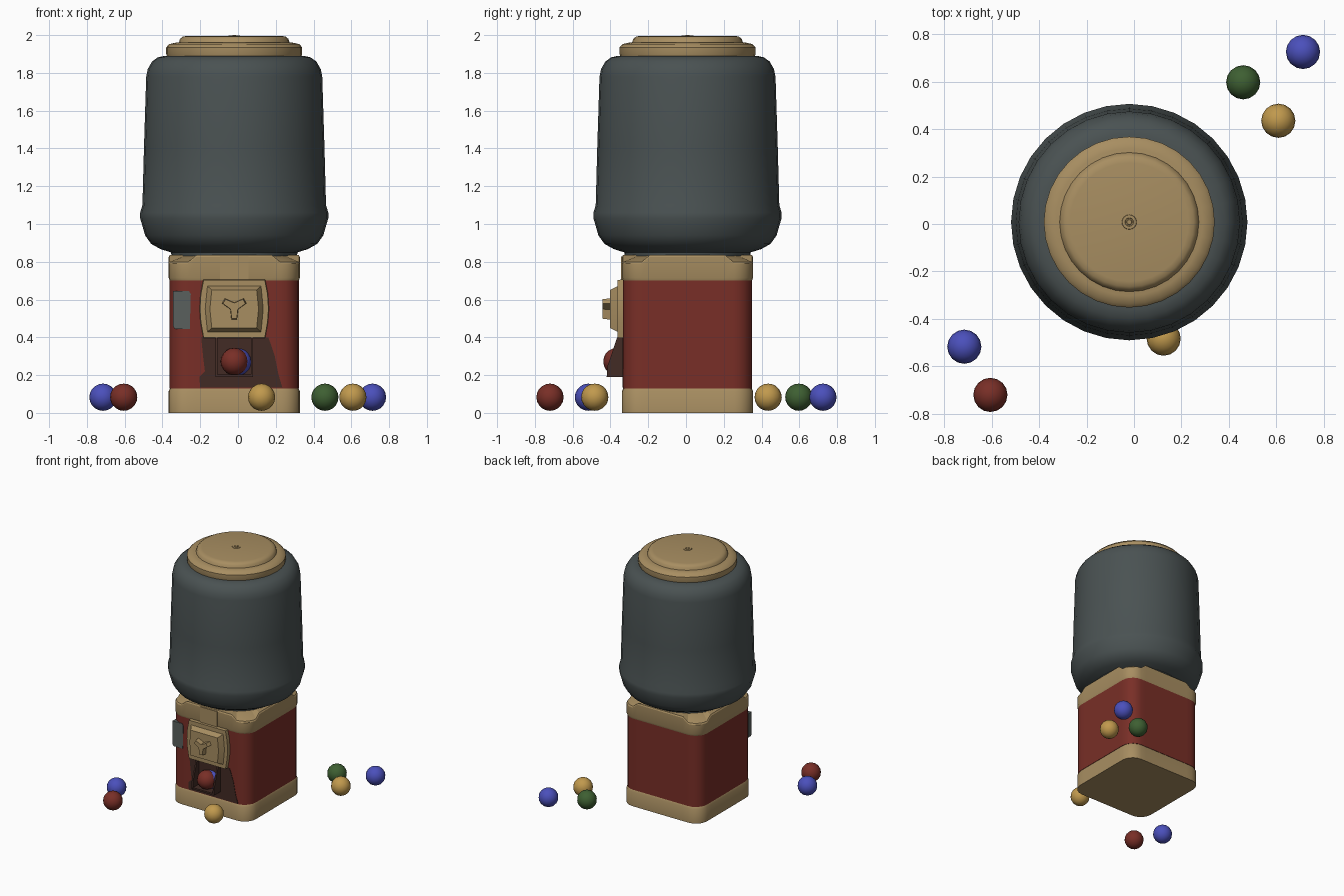
import bpy, bmesh, math

if "Cube" in bpy.data.objects:
    bpy.data.objects.remove(bpy.data.objects["Cube"])

CX, CY = -0.02, 0.008          # machine axis


def colour(name, rgb):
    m = bpy.data.materials.new(name)
    m.diffuse_color = (*rgb, 1)
    m.use_nodes = True
    m.node_tree.nodes["Principled BSDF"].inputs["Base Color"].default_value = m.diffuse_color
    return m


TAN = colour("tan", (0.39, 0.27, 0.12))
GREY = colour("dark grey glass", (0.068, 0.084, 0.085))
RED = colour("brick red", (0.19, 0.028, 0.02))
BROWN = colour("dark brown", (0.054, 0.024, 0.018))
BLUE = colour("blue", (0.07, 0.08, 0.5))
GREEN = colour("green", (0.048, 0.115, 0.032))
YELLOW = colour("yellow", (0.53, 0.32, 0.075))
WINDOW = colour("window grey", (0.1, 0.115, 0.11))


def skin(name, rings, mat, angle=40):
    """Join rings of points into a closed, capped skin."""
    bm = bmesh.new()
    loops = [[bm.verts.new(p) for p in ring] for ring in rings]
    n = len(loops[0])
    for a, b in zip(loops, loops[1:]):
        for i in range(n):
            j = (i + 1) % n
            bm.faces.new((a[i], a[j], b[j], b[i]))
    bm.faces.new(loops[0][::-1])
    bm.faces.new(loops[-1])
    bmesh.ops.recalc_face_normals(bm, faces=bm.faces)
    me = bpy.data.meshes.new(name)
    bm.to_mesh(me)
    bm.free()
    me.materials.append(mat)
    ob = bpy.data.objects.new(name, me)
    bpy.context.collection.objects.link(ob)
    bpy.ops.object.select_all(action='DESELECT')
    ob.select_set(True)
    bpy.context.view_layer.objects.active = ob
    bpy.ops.object.shade_smooth_by_angle(angle=math.radians(angle))
    return ob


def lathe(name, profile, mat, n=32, angle=40):
    rings = [[(CX + r * math.cos(2 * math.pi * i / n),
               CY + r * math.sin(2 * math.pi * i / n), z) for i in range(n)]
             for r, z in profile]
    return skin(name, rings, mat, angle)


def square_ring(half, z, drop=0.0, radius=0.1):
    """Rounded square ring; drop lowers the corners."""
    pts = []
    c = half - radius
    for k in range(4):
        corner = [(half, 0.2, 0)]
        for i in range(6):
            a = math.pi / 2 * i / 5
            corner.append((c + radius * math.cos(a), c + radius * math.sin(a), drop))
        corner.append((0.2, half, 0))
        co, si = round(math.cos(k * math.pi / 2)), round(math.sin(k * math.pi / 2))
        pts += [(CX + x * co - y * si, CY + x * si + y * co, z - d) for x, y, d in corner]
    return pts


def round_ring(r, z):
    """Circle with the same point layout as the rounded square."""
    out = []
    for x, y, _ in square_ring(0.345, z):
        a = math.atan2(y - CY, x - CX)
        out.append((CX + r * math.cos(a), CY + r * math.sin(a), z))
    return out


def panel(name, pts, y0, y1, mat, taper=1.0, cz=0.55, angle=30):
    """Extrude an x-z outline towards the front, optionally tapering."""
    back = [(CX + x, y0, z) for x, z in pts]
    front = [(CX + x * taper, y1, cz + (z - cz) * taper) for x, z in pts]
    return skin(name, [back, front], mat, angle)


# Base, cabinet and collar
skin("base_plinth", [square_ring(0.347, 0), square_ring(0.347, 0.115),
                     square_ring(0.338, 0.132)], TAN)
skin("cabinet", [square_ring(0.342, 0.13), square_ring(0.342, 0.705)], RED)
skin("collar", [square_ring(0.342, 0.7), square_ring(0.347, 0.715),
                square_ring(0.347, 0.825, 0.035), square_ring(0.342, 0.835, 0.035),
                round_ring(0.32, 0.835)], TAN, 25)
panel("collar_tab", [(-0.075, 0.69), (0.075, 0.69), (0.075, 0.828), (-0.075, 0.828)],
      -0.33, -0.344, TAN)

# Globe, lid and lid button
lathe("globe", [(0.33, 0.82), (0.335, 0.85), (0.39, 0.867), (0.44, 0.895), (0.472, 0.94),
                (0.486, 0.99), (0.498, 1.03), (0.498, 1.06), (0.486, 1.1), (0.478, 1.4),
                (0.466, 1.78), (0.458, 1.82), (0.435, 1.86), (0.405, 1.882),
                (0.37, 1.89)], GREY)
lathe("lid_rim", [(0.355, 1.885), (0.36, 1.9), (0.36, 1.935), (0.345, 1.952),
                  (0.31, 1.96)], TAN)
lathe("lid_cap", [(0.295, 1.955), (0.287, 1.98), (0.272, 1.992), (0.25, 1.996)], TAN)
lathe("lid_button", [(0.034, 1.99), (0.03, 1.999), (0.018, 1.999), (0.016, 1.995),
                     (0.012, 1.995), (0.01, 2.0)], TAN, 16)

# Coin plate with bowed sides, raised frame and three-armed handle
plate = [(-0.165, 0.395), (0.165, 0.395), (0.18, 0.48), (0.185, 0.55),
         (0.18, 0.63), (0.165, 0.707), (-0.165, 0.707), (-0.18, 0.63),
         (-0.185, 0.55), (-0.18, 0.48)]
panel("coin_plate", plate, -0.32, -0.362, TAN, 0.98)
frame = [(-0.143, 0.428), (0.143, 0.428), (0.155, 0.55), (0.143, 0.672),
         (-0.143, 0.672), (-0.155, 0.55)]
panel("coin_frame", frame, -0.36, -0.402, TAN, 0.83)
handle = []
for k in range(3):
    a = math.radians(-90 + 120 * k)
    for r, off in ((0.068, -0.22), (0.068, 0.22), (0.024, math.pi / 3)):
        handle.append((r * math.cos(a + off), 0.56 + r * math.sin(a + off)))
panel("turn_handle", handle, -0.40, -0.443, TAN, 0.92, 0.56)

# Painted surround and side window as thin plates
panel("chute_surround", [(-0.18, 0.134), (0.255, 0.134), (0.235, 0.2), (0.215, 0.3),
                         (0.195, 0.36), (0.18, 0.4), (-0.175, 0.4), (-0.165, 0.3),
                         (-0.155, 0.22), (-0.185, 0.19)], -0.33, -0.337, BROWN)
panel("side_window", [(-0.325, 0.46), (-0.315, 0.445), (-0.235, 0.445), (-0.23, 0.63),
                      (-0.24, 0.645), (-0.325, 0.645)], -0.30, -0.3365, WINDOW)

# Chute: two sloped cheeks and a floor
cheek = [(-0.33, 0.19), (-0.42, 0.19), (-0.415, 0.25), (-0.365, 0.40), (-0.33, 0.40)]
for side, x in (("left", -0.1), ("right", 0.088)):
    skin("chute_cheek_" + side, [[(CX + x + d, y, z) for y, z in cheek]
                                 for d in (0, 0.012)], BROWN, 20)
panel("chute_floor", [(-0.1, 0.19), (0.1, 0.19), (0.1, 0.203), (-0.1, 0.203)],
      -0.33, -0.415, BROWN)

# Gumballs: in the chute and scattered around
balls = [(CX, -0.366, 0.272, RED), (0.0, -0.325, 0.27, BLUE),
         (-0.715, -0.517, 0.083, BLUE), (-0.605, -0.72, 0.083, RED),
         (0.125, -0.483, 0.083, YELLOW), (0.46, 0.597, 0.083, GREEN),
         (0.608, 0.435, 0.083, YELLOW), (0.712, 0.725, 0.083, BLUE)]
for i, (x, y, z, mat) in enumerate(balls):
    bpy.ops.mesh.primitive_uv_sphere_add(segments=16, ring_count=10, radius=0.072,
                                         location=(x, y, z))
    ob = bpy.context.object
    ob.name = "gumball_%d" % (i + 1)
    ob.data.materials.append(mat)
    bpy.ops.object.shade_smooth()
